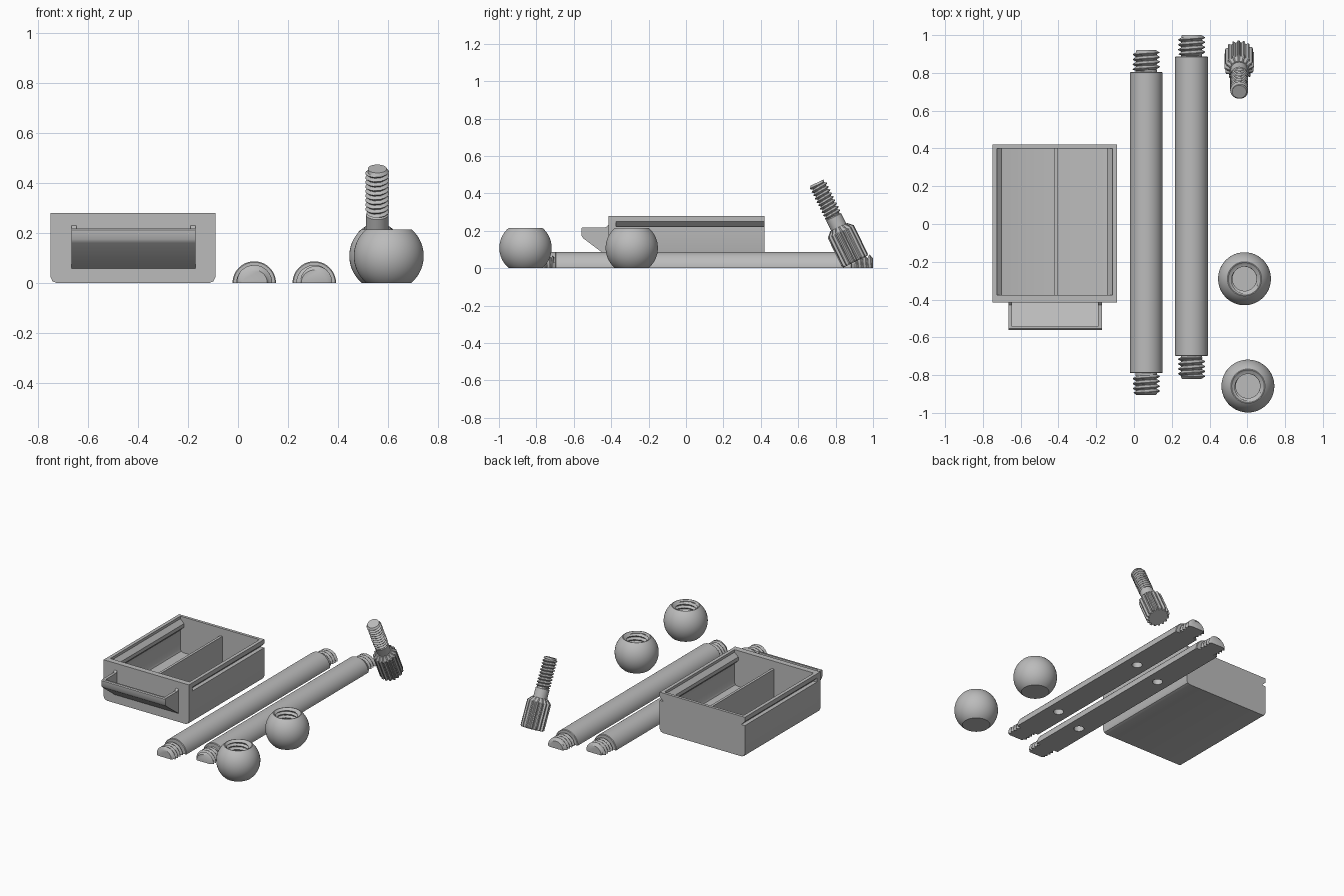
import bpy, bmesh, math
from mathutils import Vector, Matrix

if "Cube" in bpy.data.objects:
    bpy.data.objects.remove(bpy.data.objects["Cube"])

grey = bpy.data.materials.new("plain_grey")
grey.use_nodes = True
grey.diffuse_color = (0.5, 0.5, 0.5, 1)
grey.node_tree.nodes["Principled BSDF"].inputs["Base Color"].default_value = (0.5, 0.5, 0.5, 1)


def finish(name, bm, matrix=None, smooth=True):
    bmesh.ops.recalc_face_normals(bm, faces=bm.faces)
    mesh = bpy.data.meshes.new(name)
    bm.to_mesh(mesh)
    bm.free()
    if matrix:
        mesh.transform(matrix)
    obj = bpy.data.objects.new(name, mesh)
    bpy.context.collection.objects.link(obj)
    mesh.materials.append(grey)
    bpy.ops.object.select_all(action='DESELECT')
    obj.select_set(True)
    bpy.context.view_layer.objects.active = obj
    if smooth:
        bpy.ops.object.shade_smooth_by_angle(angle=math.radians(35))
    return obj


def prism(name, points, start, end, axis='Y'):
    """Extrude a closed outline along X or Y."""
    bm = bmesh.new()
    place = (lambda p, d: (p[0], d, p[1])) if axis == 'Y' else (lambda p, d: (d, p[0], p[1]))
    face = bm.faces.new([bm.verts.new(place(p, start)) for p in points])
    ext = bmesh.ops.extrude_face_region(bm, geom=[face])
    shift = Vector((0, end - start, 0)) if axis == 'Y' else Vector((end - start, 0, 0))
    bmesh.ops.translate(bm, vec=shift, verts=[v for v in ext['geom'] if isinstance(v, bmesh.types.BMVert)])
    return finish(name, bm)


def lathe(rows, pitch=0.026, segs=56):
    """Rows are (z, radius, thread depth); depth cuts a helical thread."""
    bm = bmesh.new()
    rings = []
    for z, r, depth in rows:
        ring = []
        for i in range(segs):
            turn = (i + 0.5) / segs
            wave = 0.5 - 0.5 * math.cos(math.tau * (z / pitch - turn))
            a = math.tau * turn
            rad = r - depth * wave
            ring.append(bm.verts.new((rad * math.cos(a), rad * math.sin(a), z)))
        rings.append(ring)
    for low, high in zip(rings, rings[1:]):
        for i in range(segs):
            j = (i + 1) % segs
            bm.faces.new((low[i], low[j], high[j], high[i]))
    bm.faces.new(rings[0])
    bm.faces.new(rings[-1])
    return bm


def thread(z0, z1, r, depth, pitch=0.026):
    n = max(2, round(abs(z1 - z0) / pitch * 10))
    return [(z0 + (z1 - z0) * i / n, r, depth) for i in range(n + 1)]


# Drawer: walls with a side rail groove and a matching inner ridge
CX = -0.42


def mirrored(half):
    return [(CX + x, z) for x, z in half] + [(CX - x, z) for x, z in reversed(half)]


outer = [(0.305, 0), (0.322, 0.007), (0.33, 0.025), (0.33, 0.222),
         (0.302, 0.222), (0.33, 0.25), (0.33, 0.28)]
inner = [(0.306, 0.28), (0.306, 0.262), (0.278, 0.235), (0.278, 0.21),
         (0.306, 0.182), (0.306, 0.05), (0.3, 0.036), (0.286, 0.03)]
prism("drawer_tray", mirrored(outer + inner), -0.38, 0.40)
prism("drawer_back", mirrored(outer), 0.40, 0.42)
prism("drawer_front", mirrored(outer[:3] + outer[-1:]), -0.415, -0.375)
prism("drawer_divider", [(-0.42, 0.03), (-0.402, 0.03), (-0.402, 0.225), (-0.42, 0.225)], -0.38, 0.40)

# Scooped drawer pull with a sloping underside and closed ends
pull = [(-0.41, 0.055), (-0.55, 0.16), (-0.56, 0.175), (-0.56, 0.212), (-0.554, 0.218)]
prism("pull_scoop", pull + [(-0.542, 0.218), (-0.542, 0.182), (-0.41, 0.083)], -0.655, -0.18, 'X')
for side, x in (("right", -0.665), ("left", -0.19)):
    prism("pull_end_" + side, pull + [(-0.43, 0.218), (-0.41, 0.235)], x, x + 0.02, 'X')


# Half-round rods with threaded ends and two blind holes underneath
def rod(name, x, ends, shoulders):
    a, b = ends
    s, t = shoulders
    core, crest, depth, body = 0.056, 0.072, 0.017, 0.087
    rows = [(a, core - 0.004, 0)] + thread(a + 0.012, s - 0.012, crest, depth)
    rows += [(s - 0.006, core, 0), (s, core, 0), (s, body - 0.004, 0), (s + 0.004, body, 0)]
    rows += [(t - 0.004, body, 0), (t, body - 0.004, 0), (t, core, 0), (t + 0.006, core, 0)]
    rows += thread(t + 0.012, b - 0.012, crest, depth) + [(b, core - 0.004, 0)]
    bm = lathe(rows)
    bm.transform(Matrix.Translation((x, 0, 0)) @ Matrix.Rotation(-math.pi / 2, 4, 'X'))
    cut = bmesh.ops.bisect_plane(bm, geom=bm.verts[:] + bm.edges[:] + bm.faces[:], plane_co=(0, 0, 0),
                                 plane_no=(0, 0, 1), clear_inner=True)
    edges = [e for e in cut['geom_cut'] if isinstance(e, bmesh.types.BMEdge)]
    bmesh.ops.edgeloop_fill(bm, edges=edges)
    obj = finish(name, bm)
    middle = (a + b) / 2
    for offset in (-0.48, 0.305):
        bpy.ops.mesh.primitive_cylinder_add(vertices=32, radius=0.033, depth=0.1,
                                            location=(x, middle + offset, 0))
        cutter = bpy.context.object
        cutter.hide_render = True
        mod = obj.modifiers.new("hole", 'BOOLEAN')
        mod.operation, mod.solver, mod.object = 'DIFFERENCE', 'EXACT', cutter
        bpy.context.view_layer.objects.active = obj
        bpy.ops.object.modifier_apply(modifier=mod.name)
        bpy.data.objects.remove(cutter)


rod("rod_right", 0.065, (-0.905, 0.92), (-0.79, 0.805))
rod("rod_left", 0.305, (-0.82, 1.0), (-0.70, 0.887))

# Ball knobs with a threaded socket on top
for name, x, y in (("knob_front", 0.603, -0.858), ("knob_rear", 0.585, -0.29)):
    R, zc, top = 0.14, 0.108, 0.215
    lo, hi = math.asin(-zc / R), math.asin((top - zc) / R)
    rows = []
    for i in range(25):
        ang = lo + (hi - lo) * i / 24
        rows.append((zc + R * math.sin(ang), R * math.cos(ang), 0))
    rows += [(top, 0.086, 0), (top - 0.008, 0.077, 0)]
    rows += thread(top - 0.012, 0.1, 0.078, 0.014) + [(0.09, 0.066, 0)]
    finish(name, lathe(rows), Matrix.Translation((x, y, 0)))

# Thumb screw leaning backwards: fluted grip, neck and thread
base, tip = Vector((0.557, 0.906, 0.035)), Vector((0.557, 0.70, 0.457))
axis = tip - base
length = axis.length
lean = Matrix.Translation(base) @ axis.to_track_quat('Z', 'Y').to_matrix().to_4x4()
rows = [(0.17, 0.045, 0), (0.265, 0.045, 0), (0.27, 0.038, 0)]
rows += thread(0.275, length - 0.012, 0.048, 0.012, 0.02) + [(length, 0.038, 0)]
finish("screw_shank", lathe(rows, 0.02, 40), lean)

TEETH = 16
bm = bmesh.new()
levels = []
for z, scale in ((0, 0.92), (0.008, 1), (0.178, 1), (0.205, 0.68)):
    ring = []
    for i in range(TEETH * 4):
        a = math.tau * i / (TEETH * 4)
        r = (0.078 if i % 4 < 2 else 0.066) if scale > 0.7 else 0.074
        ring.append(bm.verts.new((r * scale * math.cos(a), r * scale * math.sin(a), z)))
    levels.append(ring)
for low, high in zip(levels, levels[1:]):
    for i in range(len(low)):
        j = (i + 1) % len(low)
        bm.faces.new((low[i], low[j], high[j], high[i]))
bm.faces.new(levels[0])
bm.faces.new(levels[-1])
finish("screw_grip", bm, lean, smooth=False)
